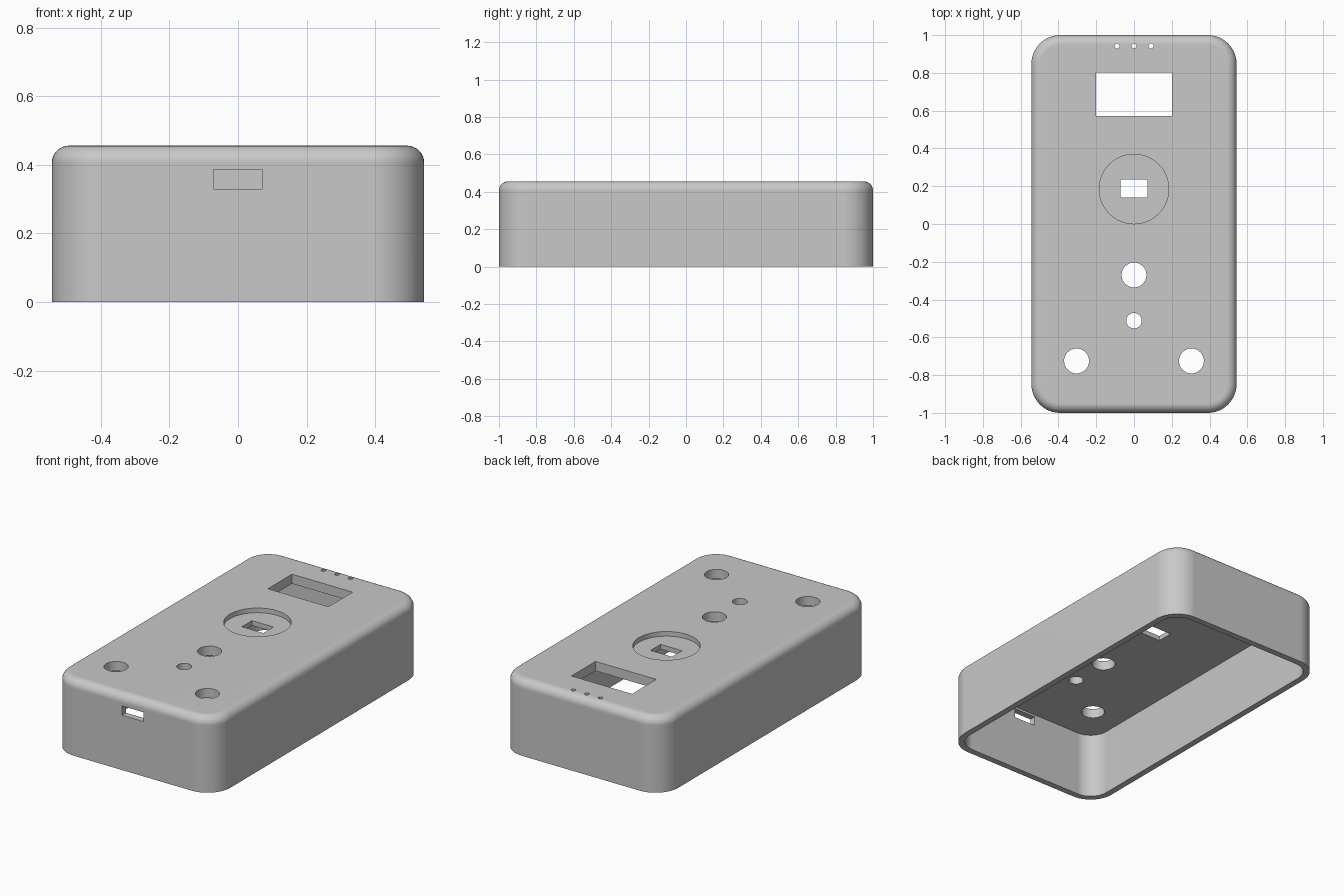
import bpy, bmesh, math

cube = bpy.data.objects.get("Cube")
if cube:
    bpy.data.objects.remove(cube, do_unlink=True)

HALF_X, HALF_Y, HEIGHT = 0.543, 1.0, 0.456
CORNER, FILLET = 0.152, 0.05
WALL, CEILING, RECESS = 0.038, 0.057, 0.028
SEGMENTS = 12

grey = bpy.data.materials.new("Grey plastic")
grey.use_nodes = True
grey.diffuse_color = (0.58, 0.58, 0.58, 1)
grey.node_tree.nodes["Principled BSDF"].inputs["Base Color"].default_value = grey.diffuse_color


def new_object(name, bm):
    bmesh.ops.recalc_face_normals(bm, faces=bm.faces)
    mesh = bpy.data.meshes.new(name)
    bm.to_mesh(mesh)
    bm.free()
    mesh.materials.append(grey)
    obj = bpy.data.objects.new(name, mesh)
    bpy.context.collection.objects.link(obj)
    return obj


def rounded_ring(bm, inset, z):
    """Rounded rectangle of vertices, moved inwards by inset."""
    radius = CORNER - inset
    ring = []
    for quarter, (sx, sy) in enumerate([(1, 1), (-1, 1), (-1, -1), (1, -1)]):
        for i in range(SEGMENTS + 1):
            a = (quarter + i / SEGMENTS) * math.pi / 2
            ring.append(bm.verts.new((sx * (HALF_X - CORNER) + radius * math.cos(a),
                                      sy * (HALF_Y - CORNER) + radius * math.sin(a), z)))
    return ring


# Hollow case: inner ceiling, inner wall, rim, outer wall, filleted top edge
bm = bmesh.new()
sections = [(WALL, HEIGHT - CEILING), (WALL, 0), (0, 0)]
for i in range(9):
    t = i / 8 * math.pi / 2
    sections.append((FILLET * (1 - math.cos(t)), HEIGHT - FILLET * (1 - math.sin(t))))
rings = [rounded_ring(bm, *s) for s in sections]
for low, high in zip(rings, rings[1:]):
    for i in range(len(low)):
        j = (i + 1) % len(low)
        bm.faces.new((low[i], low[j], high[j], high[i]))
bm.faces.new(rings[0])
bm.faces.new(rings[-1])
case = new_object("case_shell", bm)


def cut(obj, tool):
    tool.hide_render = True
    mod = obj.modifiers.new("Cut", "BOOLEAN")
    mod.operation, mod.solver, mod.object = "DIFFERENCE", "EXACT", tool
    bpy.context.view_layer.objects.active = obj
    bpy.ops.object.modifier_apply(modifier=mod.name)
    bpy.data.objects.remove(tool, do_unlink=True)


def cut_box(name, centre, size):
    bm = bmesh.new()
    bmesh.ops.create_cube(bm, size=1)
    bmesh.ops.scale(bm, vec=size, verts=bm.verts)
    bmesh.ops.translate(bm, vec=centre, verts=bm.verts)
    cut(case, new_object(name, bm))


def cut_round(name, x, y, radius, bottom, sides=40):
    bm = bmesh.new()
    top = HEIGHT + 0.1
    bmesh.ops.create_cone(bm, cap_ends=True, segments=sides, radius1=radius,
                          radius2=radius, depth=top - bottom)
    bmesh.ops.translate(bm, vec=(x, y, (top + bottom) / 2), verts=bm.verts)
    cut(case, new_object(name, bm))


# Round recess with a small window in its floor
THROUGH = HEIGHT - 0.15
cut_round("sensor_recess", 0, 0.185, 0.184, HEIGHT - RECESS, 64)
cut_box("sensor_window", (0, 0.187, HEIGHT), (0.143, 0.096, 0.3))

# Display window and front connector slot
cut_box("display_window", (0, 0.687, HEIGHT), (0.404, 0.23, 0.3))
cut_box("connector_slot", (0, -HALF_Y, 0.358), (0.144, 0.2, 0.056))

# Button holes and indicator pinholes
for x, y, r in [(0, -0.27, 0.066), (0, -0.512, 0.041), (-0.304, -0.725, 0.066), (0.304, -0.725, 0.066)]:
    cut_round("button_hole", x, y, r, THROUGH)
for x in (-0.09, 0, 0.09):
    cut_round("indicator_hole", x, 0.942, 0.013, THROUGH, 20)

# Smooth rounded surfaces, crisp edges, flat faces kept flat
bpy.ops.object.select_all(action="DESELECT")
case.select_set(True)
bpy.context.view_layer.objects.active = case
bpy.ops.object.shade_smooth_by_angle(angle=math.radians(30))
weighted = case.modifiers.new("Weighted normals", "WEIGHTED_NORMAL")
weighted.keep_sharp = True
